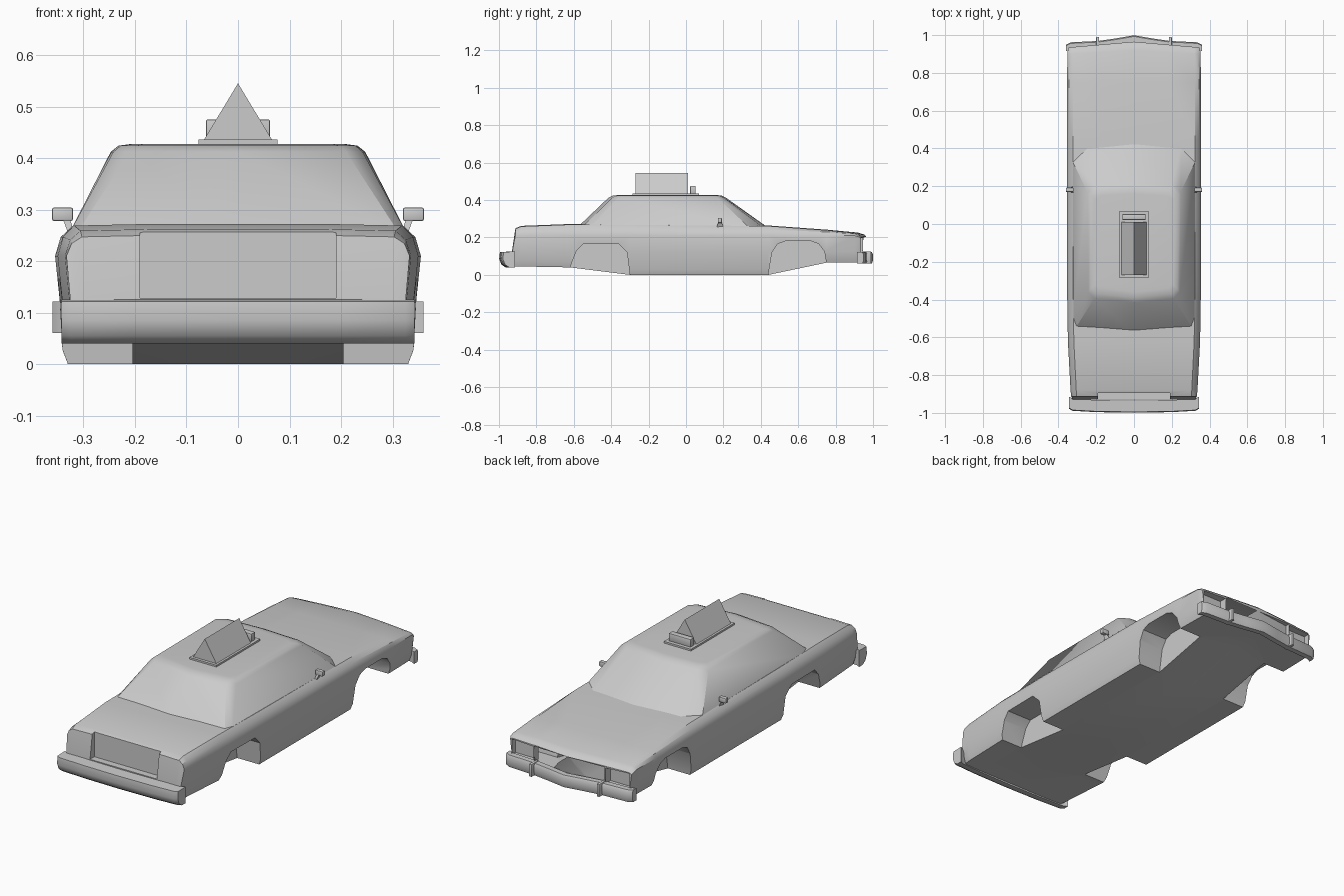
import bpy, bmesh, math

old = bpy.data.objects.get("Cube")
if old:
    bpy.data.objects.remove(old, do_unlink=True)

grey = bpy.data.materials.new("plain_grey")
grey.use_nodes = True
grey.diffuse_color = (0.6, 0.6, 0.6, 1)
grey.node_tree.nodes["Principled BSDF"].inputs["Base Color"].default_value = (0.6, 0.6, 0.6, 1)


def activate(obj):
    bpy.ops.object.select_all(action='DESELECT')
    obj.select_set(True)
    bpy.context.view_layer.objects.active = obj


def loft(name, rings, angle=30, bevel=0):
    """Skin closed rings of equal length and cap both ends."""
    bm = bmesh.new()
    loops = [[bm.verts.new(p) for p in ring] for ring in rings]
    n = len(loops[0])
    for a, b in zip(loops, loops[1:]):
        for i in range(n):
            j = (i + 1) % n
            bm.faces.new((a[i], a[j], b[j], b[i]))
    bm.faces.new(loops[0])
    bm.faces.new(loops[-1])
    bmesh.ops.recalc_face_normals(bm, faces=bm.faces)
    mesh = bpy.data.meshes.new(name)
    bm.to_mesh(mesh)
    bm.free()
    obj = bpy.data.objects.new(name, mesh)
    bpy.context.collection.objects.link(obj)
    mesh.materials.append(grey)
    activate(obj)
    if bevel:
        mod = obj.modifiers.new("soft_edges", 'BEVEL')
        mod.width, mod.segments = bevel, 2
        bpy.ops.object.modifier_apply(modifier=mod.name)
    if angle:
        bpy.ops.object.shade_smooth_by_angle(angle=math.radians(angle))
    return obj


def prism_x(name, outline, x0, x1, **kw):
    """Extrude a (y, z) outline along x."""
    return loft(name, [[(x, y, z) for y, z in outline] for x in (x0, x1)], **kw)


def box(name, x, y, z, **kw):
    return prism_x(name, [(y[0], z[0]), (y[1], z[0]), (y[1], z[1]), (y[0], z[1])], *x, **kw)


def cut(body, cutter):
    mod = body.modifiers.new("cut", 'BOOLEAN')
    mod.operation, mod.solver, mod.object = 'DIFFERENCE', 'EXACT', cutter
    activate(body)
    bpy.ops.object.modifier_apply(modifier=mod.name)
    bpy.data.objects.remove(cutter, do_unlink=True)


def mirrored(half):
    """Close a half outline running from centre to centre across x."""
    return half + [(-p[0],) + tuple(p[1:]) for p in reversed(half) if abs(p[0]) > 1e-6]


# Lower body: y, half width, top, bottom, forward bow at the centre
stations = [
    (-0.93, 0.325, 0.13, 0.045, 0), (-0.912, 0.333, 0.25, 0.045, 0),
    (-0.88, 0.336, 0.262, 0.045, 0), (-0.62, 0.35, 0.272, 0.04, 0),
    (-0.3, 0.355, 0.27, 0, 0), (0.44, 0.355, 0.264, 0, 0),
    (0.75, 0.355, 0.242, 0.065, 0), (0.9, 0.352, 0.226, 0.065, 0.02),
    (0.925, 0.35, 0.215, 0.065, 0.03), (0.935, 0.345, 0.205, 0.065, 0.03)]


def body_ring(y, w, top, low, bow):
    side = min(0.21, top - 0.012)
    half = [(0, low), (0.6 * w, low), (0.93 * w, low), (0.96 * w, low + 0.028),
            (0.975 * w, min(0.125, top - 0.02)), (w, side),
            (0.97 * w, side + 0.6 * (top - side)), (0.91 * w, top - 0.003), (0.5 * w, top), (0, top)]
    return mirrored([(x, y + bow * (1 - x / w), z) for x, z in half])


body = loft("lower_body", [body_ring(*s) for s in stations], angle=0)

# Wheel wells
rear_arch = [(-0.63, -0.1), (-0.62, 0.04), (-0.585, 0.13), (-0.55, 0.165),
             (-0.36, 0.165), (-0.315, 0.12), (-0.3, 0), (-0.3, -0.1)]
front_arch = [(0.44, -0.1), (0.44, 0), (0.46, 0.12), (0.49, 0.165), (0.53, 0.18),
              (0.67, 0.18), (0.71, 0.165), (0.74, 0.125), (0.75, 0.065), (0.76, -0.1)]
for side in (1, -1):
    for arch in (rear_arch, front_arch):
        cut(body, prism_x("well_cutter", arch, 0.205 * side, 0.5 * side, angle=0))
    # Headlamp recesses
    cut(body, box("lamp_cutter", (0.205 * side, 0.335 * side), (0.905, 1.1), (0.115, 0.196), angle=0))

# Swept grille recess and tail panel recess
grille = mirrored([(0, 1.1), (0.2, 1.1), (0.2, 0.925), (0, 0.95)])
cut(body, loft("grille_cutter", [[(x, y, z) for x, y in grille] for z in (0.115, 0.199)], angle=0))
cut(body, box("tail_cutter", (-0.19, 0.19), (-1.1, -0.895), (0.128, 0.256), angle=0))
activate(body)
bpy.ops.object.shade_smooth_by_angle(angle=math.radians(32))

# Cabin with sloping glass and roof
cabin_rings = [
    (0.255, [(0, 0.435), (0.25, 0.41), (0.327, 0.335), (0.327, -0.51), (0.312, -0.555), (0, -0.58)]),
    (0.412, [(0, 0.215), (0.2, 0.205), (0.247, 0.17), (0.242, -0.36), (0.21, -0.395), (0, -0.415)]),
    (0.424, [(0, 0.19), (0.19, 0.18), (0.232, 0.15), (0.228, -0.34), (0.2, -0.37), (0, -0.39)]),
    (0.427, [(0, 0.16), (0.17, 0.15), (0.21, 0.13), (0.205, -0.32), (0.18, -0.34), (0, -0.36)])]
loft("cabin", [[(x, y, z) for x, y in mirrored(h)] for z, h in cabin_rings], angle=32)


# Bumpers: sweep a section (outward, z) along a bowed path
def bumper(name, path, section, sign):
    full = [(-x, y) for x, y in reversed(path) if x > 0] + path
    loft(name, [[(x, y + sign * d, z) for d, z in section] for x, y in full], angle=40)


bumper("front_bumper", [(0, 0.965), (0.1, 0.948), (0.19, 0.935), (0.335, 0.928), (0.36, 0.915)],
       [(0, 0.06), (0.028, 0.06), (0.034, 0.075), (0.034, 0.11), (0.028, 0.122), (0, 0.122)], 1)
bumper("rear_bumper", [(0, -0.935), (0.2, -0.932), (0.325, -0.925), (0.343, -0.915)],
       [(0, 0.04), (0.03, 0.04), (0.052, 0.055), (0.064, 0.085), (0.06, 0.122), (0, 0.125)], -1)

for side, label in ((1, "left"), (-1, "right")):
    # Bumper guard
    box(label + "_bumper_guard", (0.185 * side, 0.2 * side), (0.93, 0.99), (0.06, 0.125), bevel=0.003)
    # Door mirror and bracket
    box(label + "_mirror", (0.32 * side, 0.361 * side), (0.17, 0.192), (0.278, 0.304), bevel=0.004)
    loft(label + "_mirror_bracket",
         [[(0.318 * side, 0.165, 0.255), (0.33 * side, 0.165, 0.255), (0.325 * side, 0.2, 0.255)],
          [(0.326 * side, 0.172, 0.282), (0.34 * side, 0.172, 0.282), (0.335 * side, 0.19, 0.282)]])

# Roof sign on its base plate, with a small lamp ahead of it
box("sign_base", (-0.077, 0.077), (-0.285, 0.07), (0.424, 0.436))
loft("roof_sign", [[(-0.067, y, 0.434), (0.067, y, 0.434), (0, y, 0.545)] for y in (-0.27, 0.01)])
box("roof_lamp", (-0.062, 0.062), (0.022, 0.052), (0.434, 0.475), bevel=0.003)
